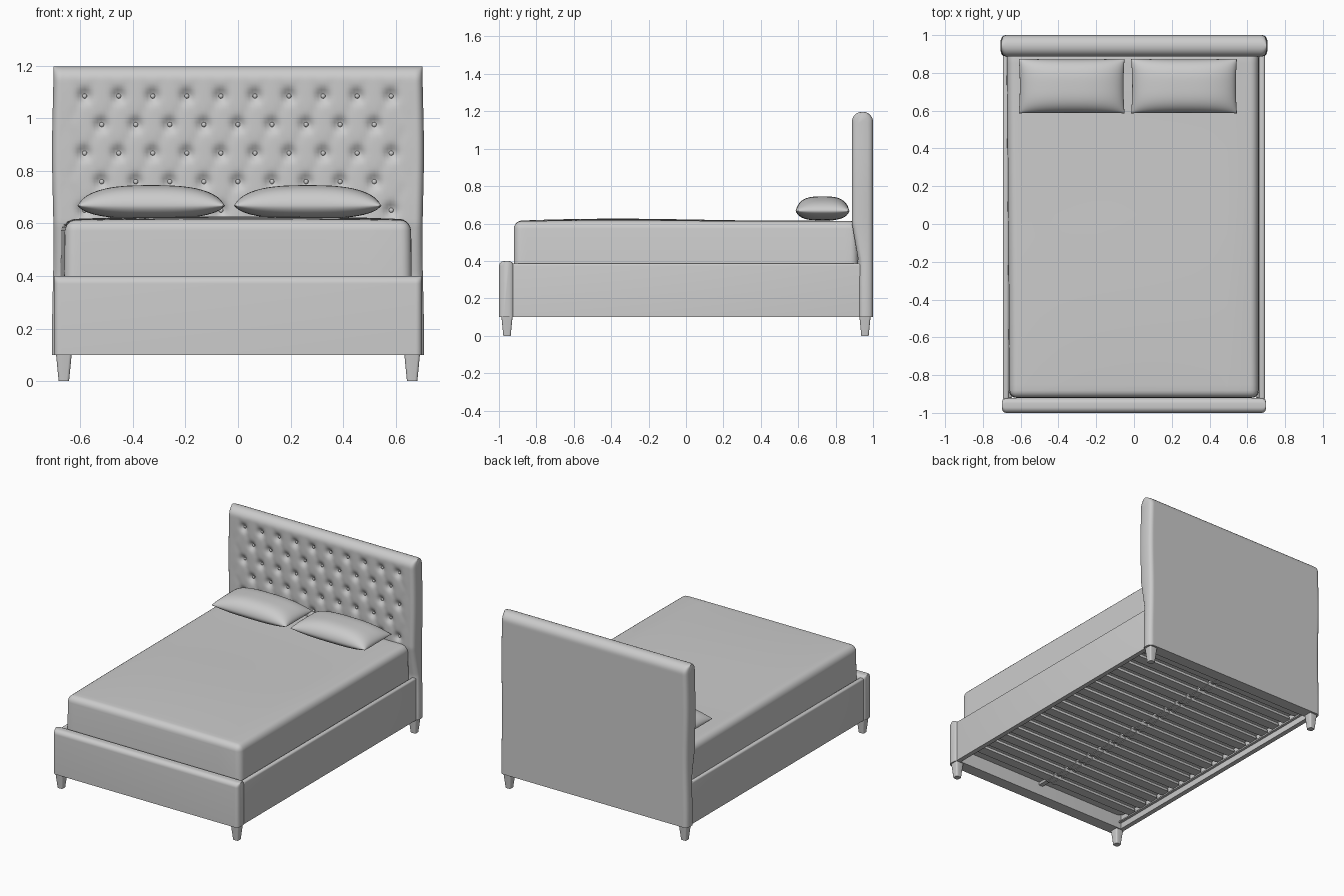
import bpy, bmesh, math
from mathutils import Vector

cube = bpy.data.objects.get("Cube")
if cube:
    bpy.data.objects.remove(cube, do_unlink=True)

GREY = (0.6, 0.6, 0.6, 1)
mat = bpy.data.materials.new("grey fabric")
mat.use_nodes = True
mat.diffuse_color = GREY
mat.node_tree.nodes["Principled BSDF"].inputs["Base Color"].default_value = GREY


def finish(bm, name, angle=50):
    bmesh.ops.recalc_face_normals(bm, faces=bm.faces)
    mesh = bpy.data.meshes.new(name)
    bm.to_mesh(mesh)
    bm.free()
    ob = bpy.data.objects.new(name, mesh)
    bpy.context.collection.objects.link(ob)
    mesh.materials.append(mat)
    bpy.ops.object.select_all(action='DESELECT')
    ob.select_set(True)
    bpy.context.view_layer.objects.active = ob
    bpy.ops.object.shade_smooth_by_angle(angle=math.radians(angle))
    return ob


def add_box(bm, lo, hi):
    lo, hi = Vector(lo), Vector(hi)
    verts = bmesh.ops.create_cube(bm, size=1)["verts"]
    for v in verts:
        v.co = (lo + hi) / 2 + v.co * (hi - lo)
    return verts


def bevel(bm, edges, r, seg):
    bmesh.ops.bevel(bm, geom=list(edges), offset=r, segments=seg,
                    profile=0.5, affect='EDGES', clamp_overlap=False)


def soft_box(lo, hi, r, seg=4):
    """Box rounded everywhere but along its bottom."""
    bm = bmesh.new()
    add_box(bm, lo, hi)
    bevel(bm, [e for e in bm.edges if max(v.co.z for v in e.verts) > lo[2] + 1e-4], r, seg)
    return bm


def slice_up(bm, axis, start, stop, step):
    """Add loop cuts across one axis."""
    normal = Vector([float(i == axis) for i in range(3)])
    for i in range(int((stop - start) / step) + 1):
        bmesh.ops.bisect_plane(bm, geom=bm.verts[:] + bm.edges[:] + bm.faces[:],
                               plane_co=normal * (start + i * step), plane_no=normal)


def padded_board(lo, hi, r_top, r_end):
    """Upright panel with a round top edge and ends rounded in plan."""
    bm = bmesh.new()
    add_box(bm, lo, hi)
    bevel(bm, [e for e in bm.edges if all(v.co.z > hi[2] - 1e-4 for v in e.verts)
               and abs(e.verts[0].co.x - e.verts[1].co.x) > 0.1], r_top, 8)
    slice_up(bm, 0, hi[0] - r_end, hi[0] - 0.001, r_end / 6)
    slice_up(bm, 0, lo[0] + r_end / 6, lo[0] + r_end + 0.001, r_end / 6)
    mid, half = (lo[1] + hi[1]) / 2, (hi[1] - lo[1]) / 2
    for v in bm.verts:
        t = max(0, abs(v.co.x) - hi[0] + r_end) / r_end
        inset = r_end * (1 - math.sqrt(max(0, 1 - t * t)))
        v.co.y = mid + (v.co.y - mid) * (1 - inset / half)
    return bm


# Headboard with diamond tufting
PX, PZ, X0, Z0 = 0.1295, 0.1085, -0.583, 1.084
buttons = [(X0 + PX * (i + 0.5 * (row % 2)), Z0 - PZ * row)
           for row in range(5) for i in range(10 - row % 2)]


def tuft(x, z):
    fade = max(0, min(1, (0.68 - abs(x)) / 0.08, (1.16 - z) / 0.06, (z - 0.5) / 0.1))
    a, b = (x - X0) / PX, (z - Z0) / (2 * PZ)
    fold = max(math.exp(-((t - round(t)) / 0.16) ** 2) for t in (a + b, a - b))
    near = min((x - p) ** 2 + (z - q) ** 2 for p, q in buttons)
    return 0.003 * fold * fade + 0.024 * math.exp(-near / 0.024 ** 2)


bm = padded_board((-0.704, 0.887, 0.1), (0.704, 1.0, 1.197), 0.054, 0.03)
slice_up(bm, 0, -0.67, 0.67, 0.0125)
slice_up(bm, 2, 0.12, 1.14, 0.0125)
for v in bm.verts:
    x, y, z = v.co
    front = max(0, min(1, (0.95 - y) / 0.05))
    low = max(0, min(1, (0.6 - z) / 0.2))
    v.co.y += front * (tuft(x, z) + 0.035 * low)
    v.co.x *= 1 + 0.004 * math.sin(z * 9) * min(1, abs(x) / 0.7)
finish(bm, "headboard")

# Buttons
bm = bmesh.new()
for x, z in buttons:
    ball = bmesh.ops.create_uvsphere(bm, u_segments=12, v_segments=8, radius=0.009)["verts"]
    for v in ball:
        v.co = Vector((x, 0.909, z)) + Vector((v.co.x, v.co.y * 0.6, v.co.z))
finish(bm, "headboard_buttons")

# Footboard
finish(padded_board((-0.7, -1.0, 0.1), (0.7, -0.92, 0.4), 0.03, 0.025), "footboard")

# Side rails with slim inner ledges for the slats
for side, name in ((1, "left"), (-1, "right")):
    xs = sorted((side * 0.662, side * 0.694))
    finish(soft_box((xs[0], -0.93, 0.1), (xs[1], 0.94, 0.387), 0.012), name + "_rail")
    xs = sorted((side * 0.645, side * 0.664))
    finish(soft_box((xs[0], -0.92, 0.14), (xs[1], 0.92, 0.152), 0.003, 1), name + "_ledge")

# Mattress with a gently crowned top, a little wider at the head
bm = soft_box((-0.663, -0.92, 0.192), (0.663, 0.92, 0.612), 0.04, 5)
slice_up(bm, 0, -0.6, 0.6, 0.1)
slice_up(bm, 1, -0.85, 0.85, 0.1)
for v in bm.verts:
    x, y, z = v.co
    if z > 0.5:
        edge = max(0, 1 - (x / 0.66) ** 2) * max(0, 1 - (y / 0.92) ** 2)
        v.co.z += (0.01 + 0.006 * math.sin(-3 * y)) * edge ** 0.5
        v.co.x *= 1 - 0.1 * (z - 0.5)
    if x < 0:
        v.co.x *= 1 + 0.012 * (y + 0.92)
finish(bm, "mattress")


# Pillows
def pillow(name, cx, cy, cz, a, b):
    bm = bmesh.new()
    for thick in (0.078, -0.05):
        verts = bmesh.ops.create_grid(bm, x_segments=32, y_segments=24, size=1)["verts"]
        for v in verts:
            u, w = math.sin(v.co.x * math.pi / 2), math.sin(v.co.y * math.pi / 2)
            puff = max(0, (1 - abs(u) ** 2.8) * (1 - abs(w) ** 3.2)) ** 0.55
            v.co = Vector((cx + a * u * (1 - 0.02 * (1 - w * w)),
                           cy + b * w * (1 - 0.02 * (1 - u * u)),
                           cz + thick * puff))
    bmesh.ops.remove_doubles(bm, verts=bm.verts, dist=1e-4)
    finish(bm, name, 80)


pillow("right_pillow", -0.33, 0.73, 0.667, 0.28, 0.144)
pillow("left_pillow", 0.265, 0.73, 0.667, 0.28, 0.144)

# Slats on a centre beam, with paired clips
bm, clips = bmesh.new(), bmesh.new()
for i in range(16):
    y = -0.79 + i * 0.109
    add_box(bm, (-0.655, y - 0.033, 0.152), (0.655, y + 0.033, 0.17))
    for x in (-0.022, 0.022):
        add_box(clips, (x - 0.01, y - 0.037, 0.148), (x + 0.01, y + 0.037, 0.174))
bevel(bm, [e for e in bm.edges if abs(e.verts[0].co.z - e.verts[1].co.z) > 0.005], 0.022, 4)
finish(bm, "slats", 40)
finish(clips, "slat_clips", 30)
finish(soft_box((-0.015, -0.93, 0.17), (0.015, 0.93, 0.193), 0.003, 1), "centre_beam")

# Tapered square legs with rounded corners
for x, side in ((0.662, "left"), (-0.662, "right")):
    for y, end in ((-0.957, "front"), (0.957, "back")):
        bm = bmesh.new()
        for v in add_box(bm, (-0.03, -0.03, 0), (0.03, 0.03, 0.105)):
            if v.co.z < 0.05:
                v.co *= 0.66
        bevel(bm, [e for e in bm.edges if max(v.co.z for v in e.verts) > 0.05
                   and min(v.co.z for v in e.verts) < 0.05], 0.01, 4)
        bmesh.ops.translate(bm, verts=bm.verts, vec=(x, y, 0))
        finish(bm, end + "_" + side + "_leg")
